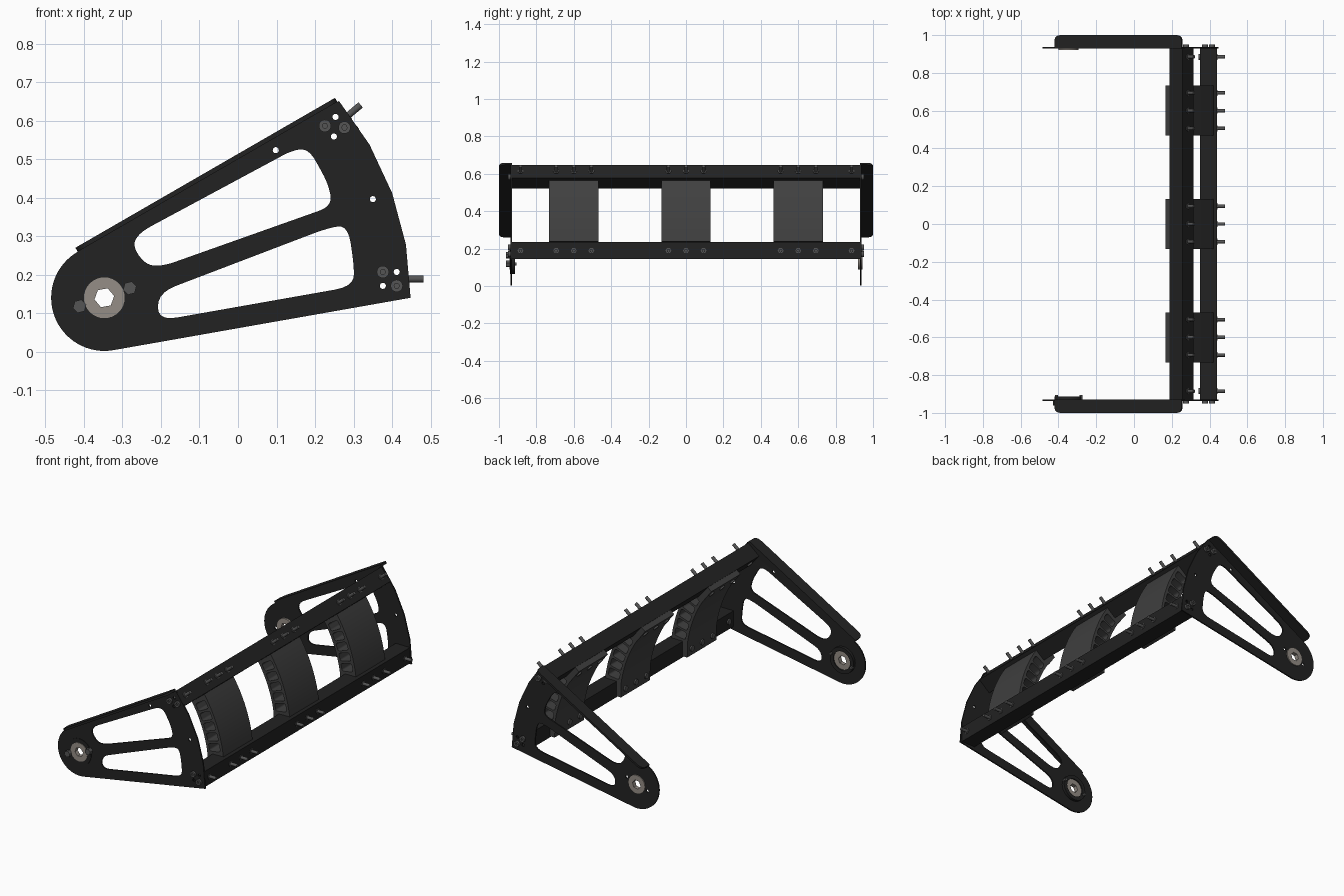
import bpy, bmesh
from math import sin, cos, pi, radians
from mathutils import Matrix, Vector

if "Cube" in bpy.data.objects:
    bpy.data.objects.remove(bpy.data.objects["Cube"])


def material(name, r, g, b):
    m = bpy.data.materials.new(name)
    m.diffuse_color = (r, g, b, 1)
    m.use_nodes = True
    m.node_tree.nodes["Principled BSDF"].inputs["Base Color"].default_value = m.diffuse_color
    return m


BLACK = material("black_metal", .016, .016, .016)
PAD = material("dark_grey_plastic", .05, .05, .05)
STEEL = material("bolt_steel", .09, .09, .09)
BEARING = material("bearing_steel", .30, .27, .24)


def frame(x, y, z):
    return Matrix((x, y, z)).transposed().to_4x4()


# Side view frame: profile x -> x, profile y -> z, depth -> -y
SIDE = frame((1, 0, 0), (0, 0, 1), (0, -1, 0))


def prism(name, loops, d0, d1, mat, m=SIDE):
    """Extrude an outline (first loop) with holes (other loops) from depth d0 to d1."""
    cu = bpy.data.curves.new(name, 'CURVE')
    cu.dimensions, cu.fill_mode = '2D', 'BOTH'
    cu.extrude = abs(d1 - d0) / 2
    for loop in loops:
        sp = cu.splines.new('POLY')
        sp.points.add(len(loop) - 1)
        for p, (x, y) in zip(sp.points, loop):
            p.co = (x, y, 0, 1)
        sp.use_cyclic_u = True
    tmp = bpy.data.objects.new(name + "_tmp", cu)
    bpy.context.collection.objects.link(tmp)
    bpy.context.view_layer.update()
    me = bpy.data.meshes.new_from_object(tmp.evaluated_get(bpy.context.evaluated_depsgraph_get()))
    bpy.data.objects.remove(tmp)
    me.transform(m @ Matrix.Translation((0, 0, (d0 + d1) / 2)))
    bm = bmesh.new()
    bm.from_mesh(me)
    bmesh.ops.remove_doubles(bm, verts=bm.verts, dist=1e-5)
    bmesh.ops.recalc_face_normals(bm, faces=bm.faces)
    bm.to_mesh(me)
    bm.free()
    me.materials.clear()
    me.materials.append(mat)
    ob = bpy.data.objects.new(name, me)
    bpy.context.collection.objects.link(ob)
    return ob


def arc(c, r, a0, a1, n):
    return [(c[0] + r * cos(radians(a0 + (a1 - a0) * i / n)),
             c[1] + r * sin(radians(a0 + (a1 - a0) * i / n))) for i in range(n + 1)]


def circle(c, r, n=20, turn=0):
    return arc(c, r, turn, turn + 360, n)[:-1]


def rounded(pts, r, n=5):
    out = []
    for i, p in enumerate(pts):
        p = Vector(p)
        a, b = Vector(pts[i - 1]) - p, Vector(pts[(i + 1) % len(pts)]) - p
        a = p + a.normalized() * min(r, a.length * .49)
        b = p + b.normalized() * min(r, b.length * .49)
        for k in range(n + 1):
            t = k / n
            out.append(tuple(a * (1 - t) ** 2 + p * 2 * t * (1 - t) + b * t * t))
    return out


HUB = (-.347, .14)
HUB_BOLTS = [(-.411, .118), (-.281, .165)]
# Tubes: name, centre in side view, tilt
TUBES = [("lower", (.394, .189), 0), ("upper", (.251, .584), 40)]


def tube_point(c, tilt, a, b):
    t = radians(tilt)
    return (c[0] + a * cos(t) - b * sin(t), c[1] + a * sin(t) + b * cos(t))


def square(c, tilt, h):
    return [tube_point(c, tilt, a * h, b * h) for a, b in ((1, 1), (-1, 1), (-1, -1), (1, -1))]


# Side plates with two windows, screw holes and the bent top flange
outline = arc(HUB, .138, 120, 280, 32) + arc(HUB, .795, 0, 40, 4)
window_top = rounded([(-.275, .275), (-.24, .225), (-.195, .222), (.245, .378),
                      (.235, .435), (.185, .525), (.145, .525), (-.255, .31)], .035)
window_low = rounded([(-.208, .153), (-.208, .08), (.302, .17), (.300, .235),
                      (.285, .328), (.235, .322)], .05)
FREE_HOLES = [(.098, .523), (.35, .396)]
tube_holes = [p for _, c, t in TUBES for p in square(c, t, .018)]
small = [circle(p, .008, 14) for p in FREE_HOLES + tube_holes + HUB_BOLTS]
a30 = radians(30)
FLANGE = Matrix.Translation((-.416, 0, .2595)) @ frame(
    (cos(a30), 0, sin(a30)), (0, 1, 0), (-sin(a30), 0, cos(a30)))
for s, side in ((1, "front"), (-1, "back")):
    prism(side + "_side_plate", [outline, window_top, window_low, circle(HUB, .05, 32)] + small,
          s * .930, s * .938, BLACK)
    y0, y1 = -s * .930, -s
    flange = [(0, y0), (.778, y0)] + rounded(
        [(.778, y0), (.778, y1), (0, y1), (0, y0)], .04)[6:18] + [(0, y0)]
    prism(side + "_plate_flange", [flange[:-1]], 0, .012, BLACK, FLANGE)
    # Hub bearing with hex bore
    prism(side + "_bearing", [circle(HUB, .053, 32), circle(HUB, .026, 6, 10)],
          s * .920, s * .944, BEARING)
    # Tube end bolts on opposite corners, with hex sockets
    for name, c, t in TUBES:
        corners = square(c, t, .018)
        for p in (corners[1], corners[3]):
            prism(side + "_" + name + "_end_bolt_head", [circle(p, .016), circle(p, .007, 6)],
                  s * .938, s * .951, STEEL)
            prism(side + "_" + name + "_end_bolt_shaft", [circle(p, .008, 14)],
                  s * .89, s * .943, STEEL)

# Front hub retaining ring and its hex bolts
prism("hub_ring", [circle(HUB, .075, 40), circle(HUB, .053, 32)], .914, .941, BLACK)
for p in HUB_BOLTS:
    prism("hub_bolt_head", [circle(p, .018, 6, 15)], .938, .962, STEEL)
    prism("hub_bolt_shaft", [circle(p, .008, 14)], .905, .94, STEEL)

# Hollow square cross tubes
for name, c, t in TUBES:
    prism(name + "_cross_tube", [square(c, t, .045), square(c, t, .037)], -.93, .93, BLACK)

# Curved pads: arc body between the tubes, with mounting feet and pocketed sides
pad = ([(.32, .15), (.349, .15), (.349, .236)] + arc(HUB, .773, 7.2, 33.3, 14)
       + [(.2455, .520), (.190, .587), (.167, .568)] + arc(HUB, .672, 31.5, 8, 12))
pockets = [rounded(arc(HUB, .757, a, a + 3.6, 2) + arc(HUB, .688, a + 3.6, a, 2), .014, 4)
           for a in (9 + 4.6 * i for i in range(5))]
for y, name in ((-.6, "front"), (0, "middle"), (.6, "back")):
    prism(name + "_curved_pad", [pad] + pockets, -y - .132, -y + .132, PAD)


# Screws through pads and tubes
def screw(name, c, tilt, y, start):
    t = radians(tilt)
    u = Vector((cos(t), 0, sin(t)))
    x = Vector((0, 1, 0))
    m = Matrix.Translation((c[0], y, c[1])) @ frame(x, u.cross(x), u)
    prism(name + "_shaft", [circle((0, 0), .009, 14)], start, .088, STEEL, m)
    prism(name + "_head", [circle((0, 0), .016, 18)], start - .008, start, STEEL, m)
    prism(name + "_nut", [circle((0, 0), .016, 6)], .045, .048, STEEL, m)


for name, c, t in TUBES:
    for y in (-.6, 0, .6):
        for d in (-.094, 0, .094):
            screw(name + "_pad_screw", c, t, y + d, -.075)
    for y in (-.885, .885):
        screw(name + "_tube_screw", c, t, y, -.045)

# Smooth round surfaces, keep edges sharp
bpy.ops.object.select_all(action='SELECT')
bpy.context.view_layer.objects.active = bpy.context.selected_objects[0]
bpy.ops.object.shade_smooth_by_angle(angle=radians(30))
